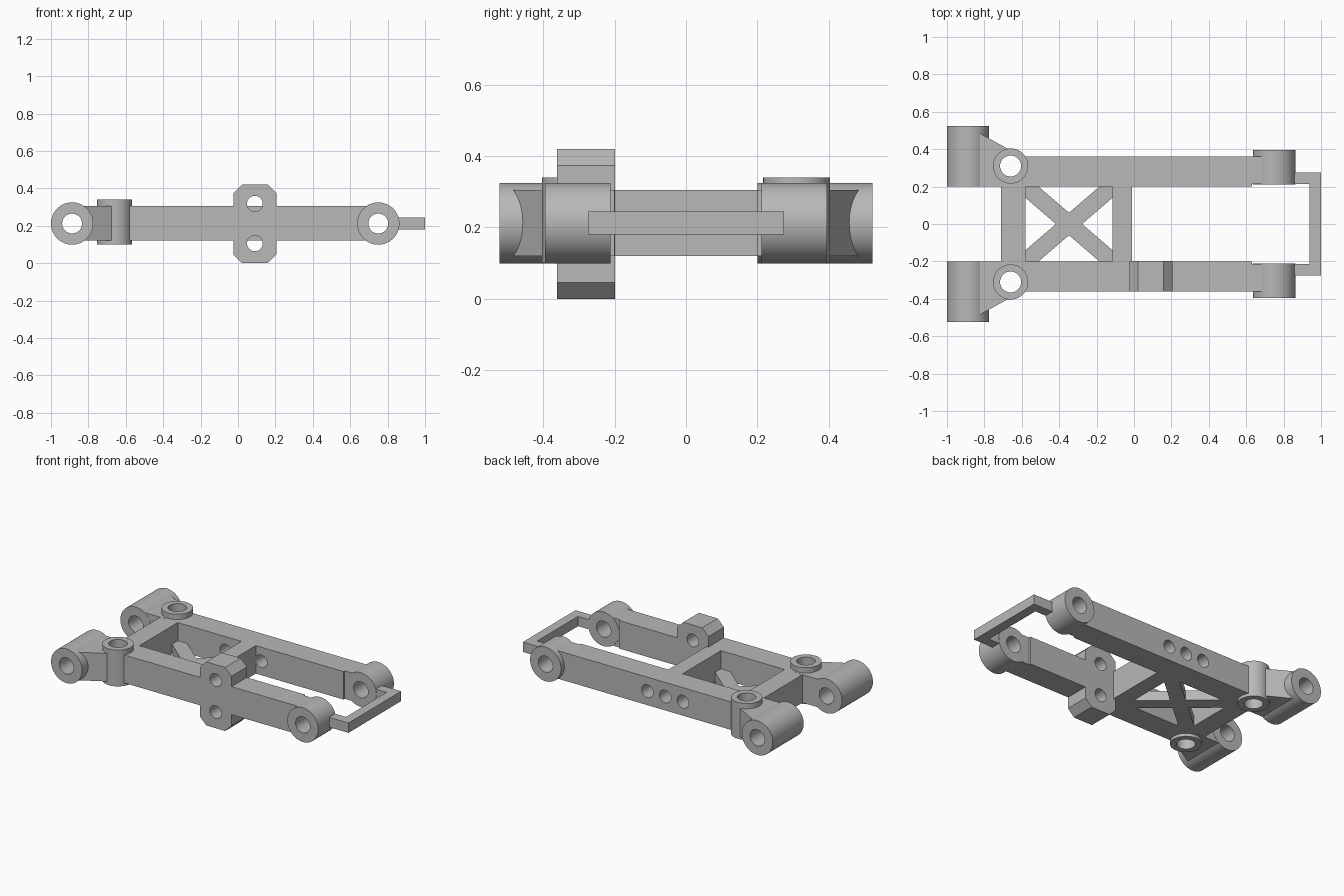
import bpy
import bmesh
import math

if "Cube" in bpy.data.objects:
    bpy.data.objects.remove(bpy.data.objects["Cube"], do_unlink=True)

grey = bpy.data.materials.new("machined grey")
grey.use_nodes = True
colour = (0.48, 0.48, 0.48, 1)
grey.diffuse_color = colour
grey.node_tree.nodes["Principled BSDF"].inputs["Base Color"].default_value = colour

BOTTOM, TOP, MID = 0.12, 0.305, 0.212
parts = []


def prism(name, points, low, high, axis="z"):
    """Extrude a 2D outline along z (outline in xy) or along y (outline in xz)."""
    bm = bmesh.new()

    def place(u, v, w):
        return (u, v, w) if axis == "z" else (u, w, v)

    face = bm.faces.new([bm.verts.new(place(u, v, low)) for u, v in points])
    moved = bmesh.ops.extrude_face_region(bm, geom=[face])["geom"]
    shift = place(0, 0, high - low)
    verts = [g for g in moved if isinstance(g, bmesh.types.BMVert)]
    bmesh.ops.translate(bm, vec=shift, verts=verts)
    bmesh.ops.recalc_face_normals(bm, faces=bm.faces)
    mesh = bpy.data.meshes.new(name)
    bm.to_mesh(mesh)
    bm.free()
    mesh.materials.append(grey)
    obj = bpy.data.objects.new(name, mesh)
    bpy.context.collection.objects.link(obj)
    parts.append(obj)
    return obj


def box(name, x0, x1, y0, y1, z0=BOTTOM, z1=TOP):
    return prism(name, [(x0, y0), (x1, y0), (x1, y1), (x0, y1)], z0, z1)


def cylinder(name, u, v, radius, low, high, axis="y"):
    steps = [math.tau * i / 64 for i in range(64)]
    ring = [(u + radius * math.cos(a), v + radius * math.sin(a)) for a in steps]
    return prism(name, ring, low, high, axis)


def combine(tool, targets, operation="DIFFERENCE"):
    """Apply a boolean to each target, then discard the tool."""
    tool.hide_render = True
    for obj in targets:
        mod = obj.modifiers.new("boolean", "BOOLEAN")
        mod.operation = operation
        mod.solver = "EXACT"
        mod.object = tool
        bpy.context.view_layer.objects.active = obj
        bpy.ops.object.modifier_apply(modifier=mod.name)
    parts.remove(tool)
    bpy.data.objects.remove(tool, do_unlink=True)


for side, label in ((1, "back"), (-1, "front")):
    def span(a, b):
        return sorted((side * a, side * b))

    # Long side arm with a step beside the end boss
    outline = [(-0.66, 0.2), (0.63, 0.2), (0.63, 0.213), (0.75, 0.213),
               (0.75, 0.36), (-0.66, 0.36)]
    arm = prism(label + "_arm", [(x, side * y) for x, y in outline], BOTTOM, TOP)

    # Tapered web to the pivot boss
    outline = [(-0.887, 0.201), (-0.66, 0.201), (-0.66, 0.394), (-0.887, 0.52)]
    web = prism(label + "_web", [(x, side * y) for x, y in outline], BOTTOM, TOP)

    # Bosses
    pivot = cylinder(label + "_pivot_boss", -0.887, MID, 0.113, *span(0.2, 0.523))
    end = cylinder(label + "_end_boss", 0.75, MID, 0.113, *span(0.211, 0.395))
    post = cylinder(label + "_upright_boss", -0.66, side * 0.31, 0.094, 0.1, 0.34, "z")

    # Bored holes
    combine(cylinder("pivot_bore", -0.887, MID, 0.053, *span(0.1, 0.6)), [pivot, web])
    combine(cylinder("end_bore", 0.75, MID, 0.053, *span(0.1, 0.6)), [end, arm])
    combine(cylinder("post_bore", -0.66, side * 0.31, 0.056, 0, 0.5, "z"),
            [post, arm, web])

    # Row of holes in the back arm
    if side > 0:
        for x in (0.03, -0.1, -0.23):
            combine(cylinder("arm_bore", x, MID, 0.042, 0.1, 0.5), [arm])

    # Prong of the end loop
    box(label + "_loop_prong", 0.84, 0.94, *span(0.213, 0.275), 0.18, 0.245)

# Cross members
box("outer_cross_bar", -0.71, -0.58, -0.2, 0.2)
box("inner_cross_bar", -0.115, -0.01, -0.2, 0.2)
box("loop_bar", 0.938, 1, -0.275, 0.275, 0.18, 0.245)

# X brace, flush with the underside
outline = [(-0.58, 0.2), (-0.58, 0.14), (-0.185, -0.2),
           (-0.115, -0.2), (-0.115, -0.14), (-0.51, 0.2)]
brace = prism("x_brace", outline, BOTTOM, 0.185)
other = prism("brace_half", [(x, -y) for x, y in outline], BOTTOM, 0.185)
combine(other, [brace], "UNION")

# Chamfered mounting block on the front arm
half_w, half_h, cut = 0.115, 0.21, 0.046
corner = [(half_w, half_h - cut), (half_w - cut, half_h)]
outline = corner + [(-x, z) for x, z in reversed(corner)]
outline += [(-x, -z) for x, z in outline]
block = prism("mounting_block", [(0.09 + x, 0.21 + z) for x, z in outline],
              -0.361, -0.199, "y")
for z in (0.106, 0.318):
    combine(cylinder("block_bore", 0.09, z, 0.042, -0.5, -0.1),
            [block, bpy.data.objects["front_arm"]])

# Smooth the round surfaces, keep edges crisp
bpy.ops.object.select_all(action="DESELECT")
for obj in parts:
    obj.select_set(True)
bpy.context.view_layer.objects.active = parts[0]
bpy.ops.object.shade_smooth_by_angle(angle=math.radians(30))
